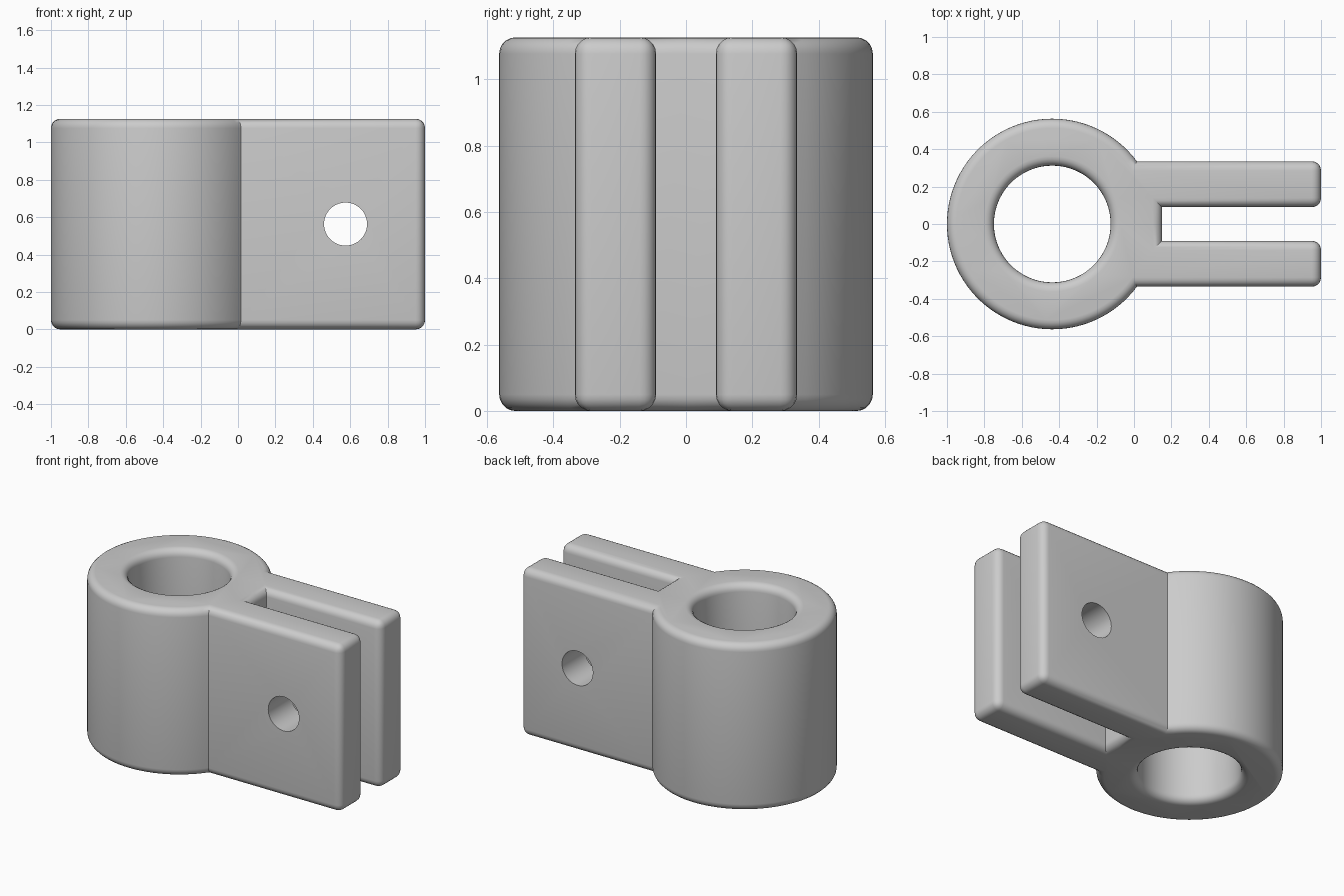
import bpy, bmesh
from math import sin, cos, asin, pi
from mathutils import Matrix

cube = bpy.data.objects.get("Cube")
if cube:
    bpy.data.objects.remove(cube, do_unlink=True)

HEIGHT = 1.126
CENTRE = -0.437      # x of the ring axis
OUTER, INNER = 0.563, 0.312
ARM_IN, ARM_OUT = 0.09, 0.335
SLOT_X, TIP_X = 0.15, 1.0
FILLET = 0.05
STEPS = 40           # segments per half ring

grey = bpy.data.materials.new("light grey")
grey.use_nodes = True
colour = (0.6, 0.6, 0.6, 1)
grey.diffuse_color = colour
grey.node_tree.nodes["Principled BSDF"].inputs["Base Color"].default_value = colour


def arc(radius, start, end):
    angles = [start + (end - start) * i / STEPS for i in range(STEPS + 1)]
    return [(CENTRE + radius * cos(a), radius * sin(a)) for a in angles]


# Half outline: inner bore, slot, arm and outer ring, mirrored across y = 0
half = arc(INNER, pi, 0)
half += [(SLOT_X, 0), (SLOT_X, ARM_IN), (TIP_X, ARM_IN), (TIP_X, ARM_OUT)]
half += arc(OUTER, asin(ARM_OUT / OUTER), pi)

bm = bmesh.new()
for side in (1, -1):
    face = bm.faces.new([bm.verts.new((x, y * side, 0)) for x, y in half])
    if side < 0:
        face.normal_flip()
bmesh.ops.remove_doubles(bm, verts=bm.verts[:], dist=1e-5)
extruded = bmesh.ops.extrude_face_region(bm, geom=bm.faces[:], use_keep_orig=True)
top = [v for v in extruded["geom"] if isinstance(v, bmesh.types.BMVert)]
bmesh.ops.translate(bm, verts=top, vec=(0, 0, HEIGHT))
bmesh.ops.recalc_face_normals(bm, faces=bm.faces[:])


# Round the rims and the upright edges at the arm tips
def rounded(edge):
    a, b = (v.co for v in edge.verts)
    level = abs(a.z - b.z) < 1e-4
    at_tip = min(a.x, b.x) > TIP_X - 0.01
    return edge.calc_face_angle(0) > 1 and (level or at_tip)


bmesh.ops.bevel(bm, geom=[e for e in bm.edges if rounded(e)], offset=FILLET,
                offset_type='OFFSET', segments=5, profile=0.5,
                affect='EDGES', clamp_overlap=False)
mesh = bpy.data.meshes.new("clevis_bracket")
bm.to_mesh(mesh)
bm.free()
mesh.materials.append(grey)
bracket = bpy.data.objects.new("clevis_bracket", mesh)
bpy.context.collection.objects.link(bracket)

# Pin hole through both arms
bpy.ops.mesh.primitive_cylinder_add(vertices=48, radius=0.115, depth=2,
                                    location=(0.575, 0, HEIGHT / 2),
                                    rotation=(pi / 2, 0, 0))
cutter = bpy.context.object
cutter.name = "pin_hole_cutter"
cutter.hide_render = True
cutter.data.materials.append(grey)

bpy.ops.object.select_all(action='DESELECT')
bracket.select_set(True)
bpy.context.view_layer.objects.active = bracket
cut = bracket.modifiers.new("pin_hole", 'BOOLEAN')
cut.operation = 'DIFFERENCE'
cut.solver = 'EXACT'
cut.object = cutter
bpy.ops.object.modifier_apply(modifier=cut.name)
bpy.data.objects.remove(cutter, do_unlink=True)
bpy.ops.object.shade_smooth_by_angle(angle=pi / 6)
